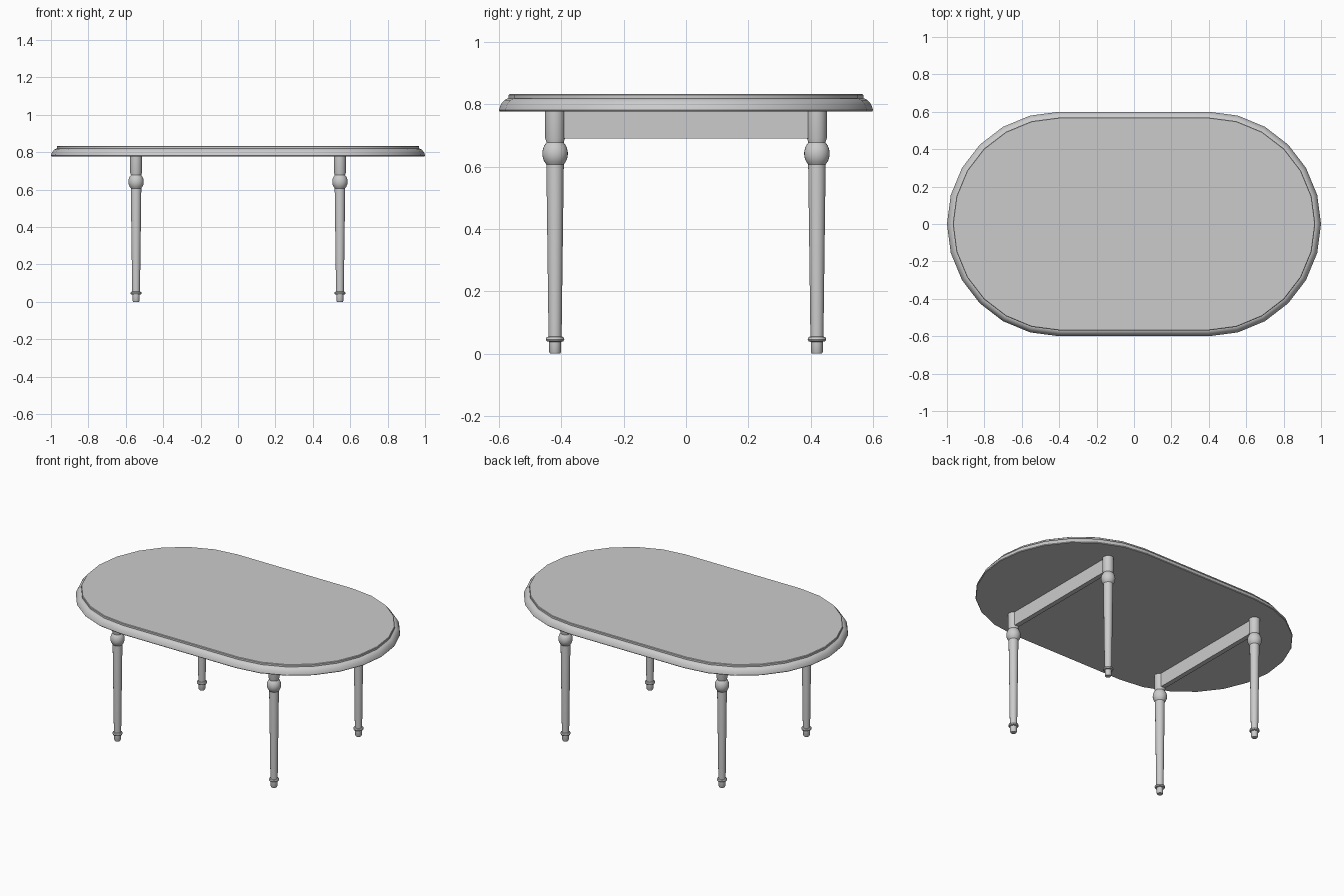
import bpy, bmesh, math

if "Cube" in bpy.data.objects:
    bpy.data.objects.remove(bpy.data.objects["Cube"])


def finish(bm, name, smooth=True):
    bmesh.ops.recalc_face_normals(bm, faces=bm.faces)
    mesh = bpy.data.meshes.new(name)
    bm.to_mesh(mesh)
    bm.free()
    ob = bpy.data.objects.new(name, mesh)
    bpy.context.collection.objects.link(ob)
    if smooth:
        bpy.ops.object.select_all(action='DESELECT')
        ob.select_set(True)
        bpy.context.view_layer.objects.active = ob
        bpy.ops.object.shade_smooth_by_angle(angle=math.radians(35))
    return ob


def loft(name, loops):
    """Skin a stack of matching closed loops and cap both ends."""
    bm = bmesh.new()
    rings = [[bm.verts.new(p) for p in loop] for loop in loops]
    n = len(rings[0])
    for a, b in zip(rings, rings[1:]):
        for i in range(n):
            j = (i + 1) % n
            bm.faces.new((a[i], a[j], b[j], b[i]))
    bm.faces.new(rings[0][::-1])
    bm.faces.new(rings[-1])
    return finish(bm, name)


def stadium(r, z, half=0.4, seg=12):
    pts = []
    for sx, start in ((1, -90), (-1, 90)):
        for i in range(seg + 1):
            t = math.radians(start + 180 * i / seg)
            pts.append((sx * half + r * math.cos(t), r * math.sin(t), z))
    return pts


def circle(cx, cy, r, z, n=24):
    return [(cx + r * math.cos(2 * math.pi * i / n),
             cy + r * math.sin(2 * math.pi * i / n), z) for i in range(n)]


# Oval tabletop with a rounded lip and raised upper slab
top_profile = [(0.597, 0.777), (0.600, 0.781), (0.597, 0.792), (0.591, 0.804),
               (0.583, 0.813), (0.574, 0.818), (0.569, 0.819), (0.569, 0.830),
               (0.566, 0.833)]
loft("tabletop", [stadium(r, z) for r, z in top_profile])

# Turned legs: foot, ring, tapered shaft, ball, upper block
leg_profile = [(0.016, 0.0), (0.019, 0.006), (0.019, 0.038), (0.027, 0.040),
               (0.030, 0.046), (0.027, 0.053), (0.021, 0.055), (0.021, 0.062),
               (0.028, 0.605)]
for k in range(9):
    z = 0.607 + 0.070 * k / 8
    leg_profile.append((math.sqrt(0.041 ** 2 - ((z - 0.642) * 0.86) ** 2), z))
leg_profile += [(0.028, 0.679), (0.032, 0.692), (0.032, 0.779)]

for sx, side in ((-1, "left"), (1, "right")):
    for sy, end in ((-1, "front"), (1, "back")):
        loft(f"{end}_{side}_leg",
             [circle(sx * 0.545, sy * 0.42, r, z) for r, z in leg_profile])
    # Apron rail joining the front and back legs
    bm = bmesh.new()
    bmesh.ops.create_cube(bm, size=1)
    bmesh.ops.scale(bm, vec=(0.03, 0.82, 0.09), verts=bm.verts)
    bmesh.ops.translate(bm, vec=(sx * 0.545, 0, 0.735), verts=bm.verts)
    finish(bm, f"{side}_apron_rail", smooth=False)
